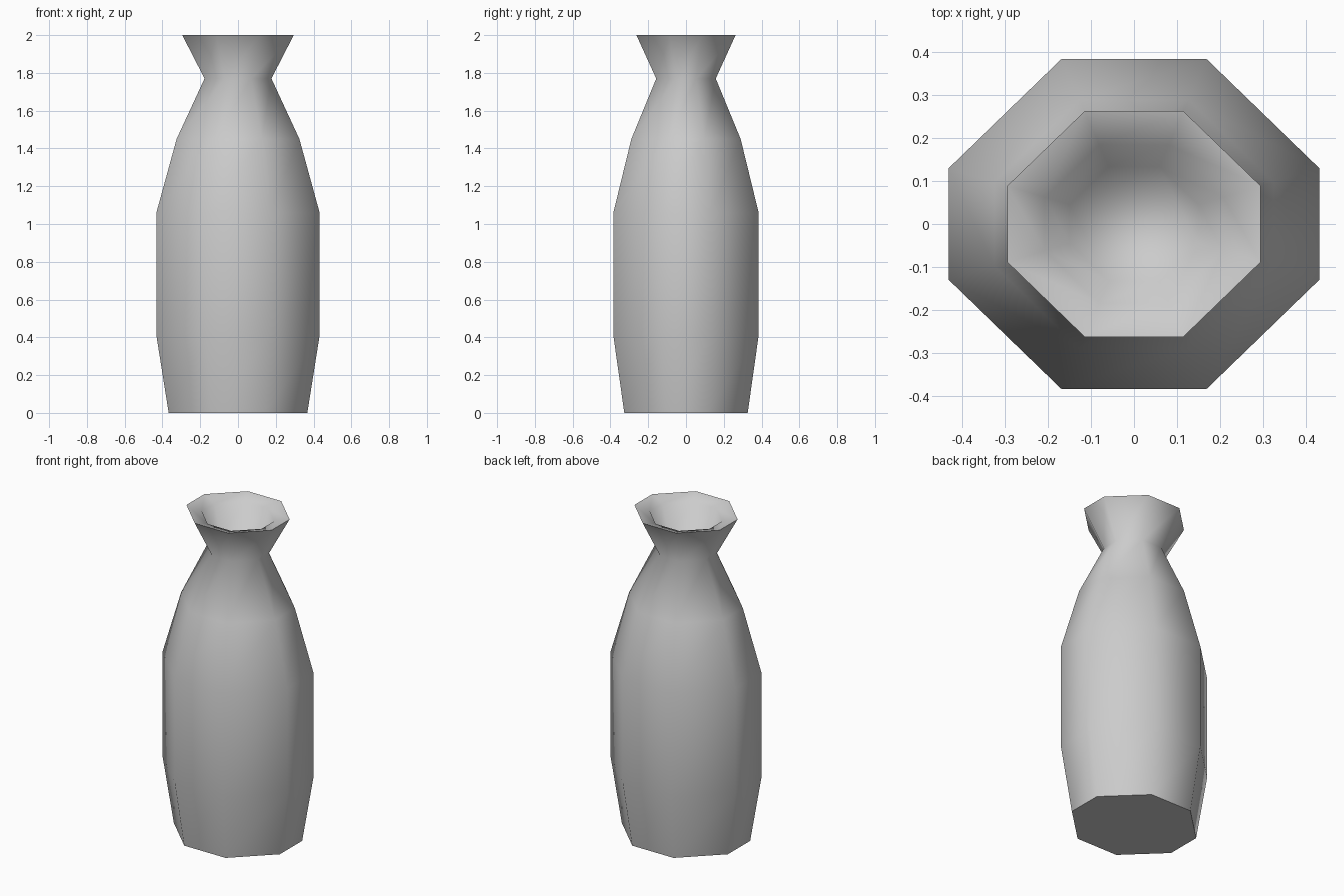
import bpy, bmesh, math

cube = bpy.data.objects.get("Cube")
if cube:
    bpy.data.objects.remove(cube, do_unlink=True)

clay = bpy.data.materials.new("grey clay")
clay.use_nodes = True
grey = (0.6, 0.6, 0.6, 1)
clay.diffuse_color = grey
clay.node_tree.nodes["Principled BSDF"].inputs["Base Color"].default_value = grey

# Half width and height of each ring: foot, belly, shoulder, neck, rim, lip, well
profile = [(0.367, 0), (0.432, 0.41), (0.432, 1.06), (0.325, 1.45),
           (0.177, 1.77), (0.295, 2), (0.207, 1.975), (0.15, 1.8)]

# Slightly flattened octagon for unit half width
corner_x, corner_y, depth = 0.39, 0.3, 0.89
quarter = [(1, corner_y), (corner_x, depth)]
octagon = (quarter + [(-x, y) for x, y in reversed(quarter)]
           + [(-x, -y) for x, y in quarter]
           + [(x, -y) for x, y in reversed(quarter)])

# Vase skinned from stacked rings, closed at the foot and the well floor
bm = bmesh.new()
rings = [[bm.verts.new((x * r, y * r, z)) for x, y in octagon] for r, z in profile]
for low, high in zip(rings, rings[1:]):
    for i in range(len(octagon)):
        j = (i + 1) % len(octagon)
        bm.faces.new((low[i], low[j], high[j], high[i]))
bm.faces.new(list(reversed(rings[0])))
bm.faces.new(rings[-1])
bmesh.ops.recalc_face_normals(bm, faces=bm.faces)

mesh = bpy.data.meshes.new("vase")
bm.to_mesh(mesh)
bm.free()
mesh.materials.append(clay)
vase = bpy.data.objects.new("vase", mesh)
bpy.context.collection.objects.link(vase)

# Smooth sides with a crisp rim and foot
bpy.ops.object.select_all(action="DESELECT")
vase.select_set(True)
bpy.context.view_layer.objects.active = vase
bpy.ops.object.shade_smooth_by_angle(angle=math.radians(75))
